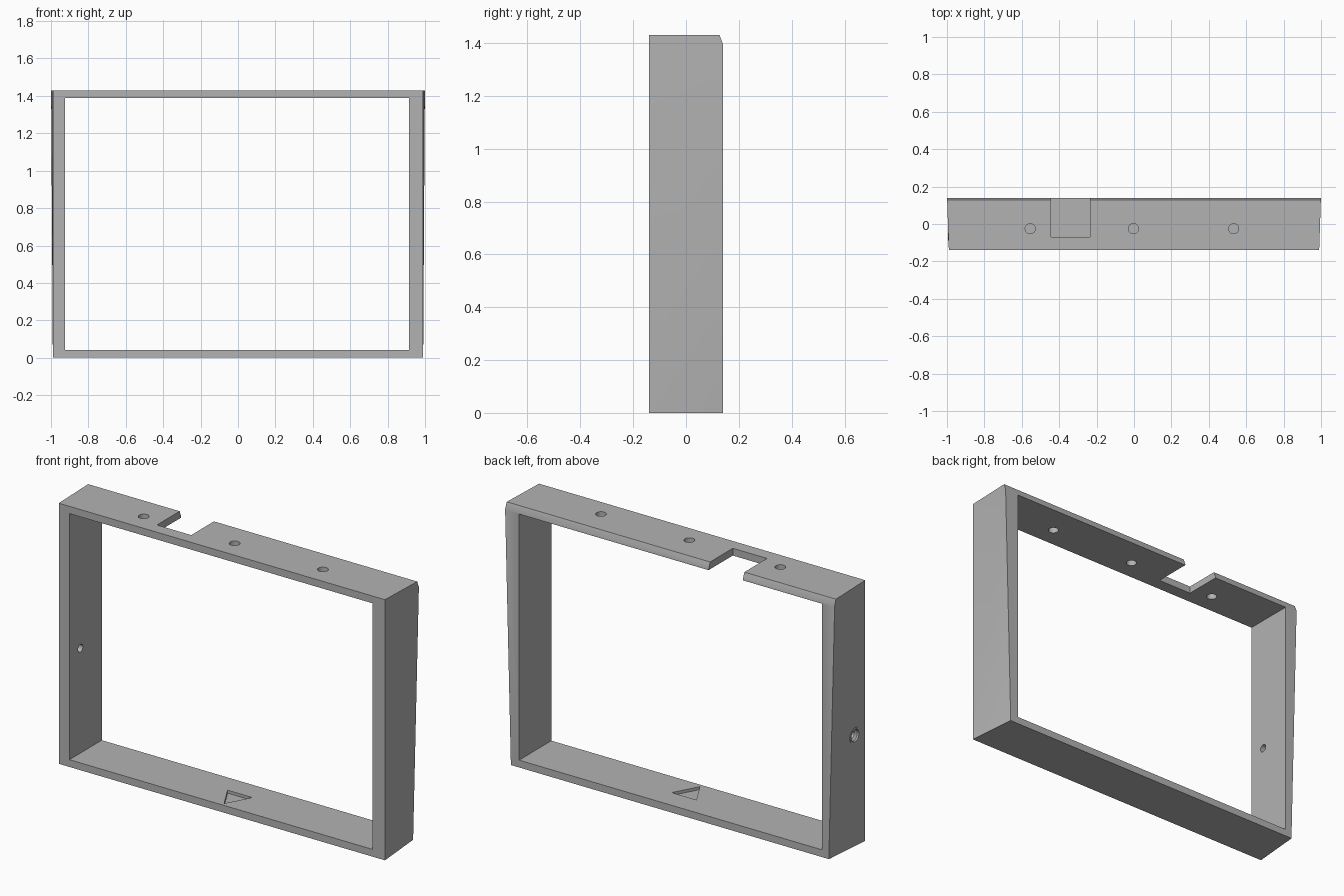
import bpy
import bmesh
import math

cube = bpy.data.objects.get("Cube")
if cube:
    bpy.data.objects.remove(cube, do_unlink=True)

grey = bpy.data.materials.new("plain grey")
grey.use_nodes = True
grey.diffuse_color = (0.45, 0.45, 0.45, 1)
grey.node_tree.nodes["Principled BSDF"].inputs["Base Color"].default_value = grey.diffuse_color

HEIGHT, DEPTH = 1.43, 0.14


def loft(name, rings):
    """Closed solid through rings of matching points."""
    bm = bmesh.new()
    loops = [[bm.verts.new(p) for p in ring] for ring in rings]
    n = len(loops[0])
    for a, b in zip(loops, loops[1:]):
        for i in range(n):
            j = (i + 1) % n
            bm.faces.new((a[i], a[j], b[j], b[i]))
    caps = [bm.faces.new(loops[0]), bm.faces.new(loops[-1])]
    bmesh.ops.triangulate(bm, faces=[f for f in bm.faces if f not in caps])
    bmesh.ops.recalc_face_normals(bm, faces=bm.faces)
    mesh = bpy.data.meshes.new(name)
    bm.to_mesh(mesh)
    bm.free()
    obj = bpy.data.objects.new(name, mesh)
    bpy.context.collection.objects.link(obj)
    mesh.materials.append(grey)
    return obj


def section(y, bottom_half, top_half, top):
    return [(-bottom_half, y, 0), (bottom_half, y, 0), (top_half, y, top), (-top_half, y, top)]


def box(name, x0, x1, y0, y1, z0, z1):
    return loft(name, [[(x0, y, z0), (x1, y, z0), (x1, y, z1), (x0, y, z1)] for y in (y0, y1)])


def round_bar(name, axis, centre, stations, sides=32):
    """Turned solid along x or z; stations are (position, radius)."""
    rings = []
    for pos, r in stations:
        ring = []
        for i in range(sides):
            t = 2 * math.pi * i / sides
            u, v = centre[0] + r * math.cos(t), centre[1] + r * math.sin(t)
            ring.append((pos, u, v) if axis == "x" else (u, v, pos))
        rings.append(ring)
    return loft(name, rings)


def combine(obj, other, operation):
    mod = obj.modifiers.new(operation.lower(), "BOOLEAN")
    mod.operation, mod.solver, mod.object = operation, "EXACT", other
    other.hide_render = True
    bpy.context.view_layer.objects.active = obj
    bpy.ops.object.modifier_apply(modifier=mod.name)
    bpy.data.objects.remove(other, do_unlink=True)


# Outer body: sides flare toward the top back, with a bevelled rear top edge
frame = loft("frame", [
    section(-DEPTH, 0.99, 0.99, HEIGHT),
    section(0.127, 0.967, 0.999, HEIGHT),
    section(DEPTH, 0.965, 1.0, 1.395),
])

# Raised ring around the side hole
side_hole = (-0.045, 0.615)
combine(frame, round_bar("side_ring", "x", side_hole, [(-0.995, 0.043), (-0.95, 0.043)]), "UNION")

# Window opening and rear notch in the top bar
combine(frame, box("opening", -0.925, 0.915, -0.5, 0.5, 0.04, 1.39), "DIFFERENCE")
combine(frame, box("notch", -0.443, -0.235, -0.07, 0.5, 1.3, 1.6), "DIFFERENCE")

# Holes through the top bar
for x in (-0.555, -0.003, 0.533):
    combine(frame, round_bar("top_hole", "z", (x, -0.025), [(1.3, 0.027), (1.6, 0.027)]), "DIFFERENCE")

# Countersunk hole through the side bar
combine(frame, round_bar("side_bore", "x", side_hole,
                         [(-1.01, 0.033), (-0.985, 0.033), (-0.975, 0.021), (-0.8, 0.021)]), "DIFFERENCE")

# Triangular arrow recess in the lower bar
triangle = [(-0.075, 0.017), (0, -0.12), (0.075, 0.017)]
combine(frame, loft("arrow", [[(x, y, z) for x, y in triangle] for z in (0.024, 0.1)]), "DIFFERENCE")

bpy.ops.object.select_all(action="DESELECT")
frame.select_set(True)
bpy.context.view_layer.objects.active = frame
bpy.ops.object.shade_smooth_by_angle(angle=math.radians(25))
